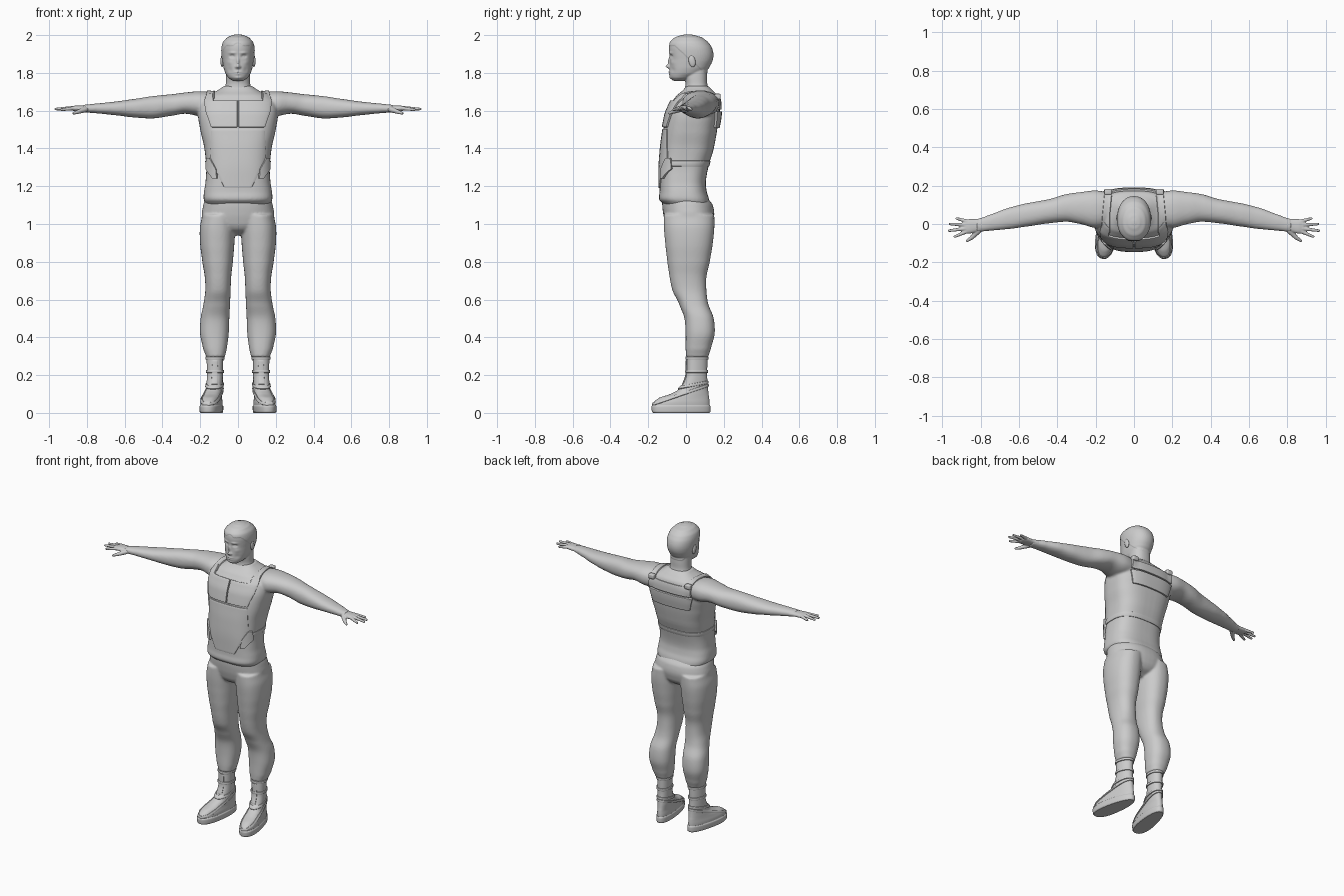
import bpy, bmesh
from math import sin, cos, pi, exp, radians, copysign
from mathutils import Vector, Matrix
from mathutils.bvhtree import BVHTree

if "Cube" in bpy.data.objects:
    bpy.data.objects.remove(bpy.data.objects["Cube"])

MIRROR = ('MIRROR', dict(use_mirror_merge=False))


def finish(name, bm, mods=(), angle=40):
    """Make an object, bake its modifiers and shade it."""
    me = bpy.data.meshes.new(name)
    bm.to_mesh(me)
    bm.free()
    o = bpy.data.objects.new(name, me)
    bpy.context.collection.objects.link(o)
    for kind, opts in mods:
        m = o.modifiers.new(kind.title(), kind)
        for k, v in opts.items():
            setattr(m, k, v)
    dg = bpy.context.evaluated_depsgraph_get()
    baked = bpy.data.meshes.new_from_object(o.evaluated_get(dg))
    o.modifiers.clear()
    o.data = baked
    bpy.ops.object.select_all(action='DESELECT')
    o.select_set(True)
    bpy.context.view_layer.objects.active = o
    bpy.ops.object.shade_smooth_by_angle(angle=radians(angle))
    return o


def remesh(size, smooth):
    return [('REMESH', dict(mode='VOXEL', voxel_size=size)),
            ('SMOOTH', dict(factor=0.5, iterations=smooth))]


def tree(o):
    return BVHTree.FromObject(o, bpy.context.evaluated_depsgraph_get())


def loft(bm, secs, axis='Z', sx=1, power=2.3, taper=0.0, n=48, sub=5):
    """Rounded sections (t, centre, radius, y_front, y_back), splined along an axis."""
    rows = []
    for i in range(len(secs) - 1):
        a, b = secs[i], secs[i + 1]
        p, q = secs[max(i - 1, 0)], secs[min(i + 2, len(secs) - 1)]
        for k in range(sub + (i == len(secs) - 2)):
            s = k / sub
            h = [2*s**3 - 3*s**2 + 1, s**3 - 2*s**2 + s, 3*s**2 - 2*s**3, s**3 - s**2]
            row = [h[0]*a[j] + h[1]*.4*(b[j] - p[j]) + h[2]*b[j] + h[3]*.4*(q[j] - a[j])
                   for j in range(5)]
            row[0] = a[0] + (b[0] - a[0]) * s
            rows.append(row)
    rings = []
    for t, c, r, y0, y1 in rows:
        ring = []
        for k in range(n):
            u, v = cos(2*pi*k/n), sin(2*pi*k/n)
            u, v = (copysign(abs(w) ** (2/power), w) for w in (u, v))
            side, y = c + r*u*(1 - taper*v), (y0 + y1)/2 + (y1 - y0)/2*v
            ring.append(bm.verts.new((sx*side, y, t) if axis == 'Z' else (sx*t, y, side)))
        rings.append(ring)
    faces = [bm.faces.new(rings[0]), bm.faces.new(rings[-1])]
    for a, b in zip(rings, rings[1:]):
        faces += [bm.faces.new((a[k], a[(k+1) % n], b[(k+1) % n], b[k])) for k in range(n)]
    bmesh.ops.recalc_face_normals(bm, faces=faces)


def digit(bm, a, b, r0, r1):
    """Tapered finger between two points."""
    a, b = Vector(a), Vector(b)
    rot = (b - a).to_track_quat('Z', 'Y').to_matrix().to_4x4()
    bmesh.ops.create_cone(bm, cap_ends=True, segments=16, radius1=r0, radius2=r1,
                          depth=(b - a).length, matrix=Matrix.Translation((a + b)/2) @ rot)
    for p, r in ((a, r0), (b, r1)):
        bmesh.ops.create_uvsphere(bm, u_segments=16, v_segments=10, radius=r,
                                  matrix=Matrix.Translation(p))


def sheet(name, grid, thick, closed=False, mirror=True):
    """Solid shell from a grid of surface points."""
    bm = bmesh.new()
    vs = [[bm.verts.new(p) for p in row] for row in grid]
    n = len(vs[0])
    for a, b in zip(vs, vs[1:]):
        for k in range(n if closed else n - 1):
            bm.faces.new((a[k], a[(k+1) % n], b[(k+1) % n], b[k]))
    mods = [('SOLIDIFY', dict(thickness=2*thick, offset=0)),
            ('BEVEL', dict(width=0.003, segments=2, limit_method='ANGLE'))]
    return finish(name, bm, mods + ([MIRROR] if mirror else []))


def plate(name, bvh, rows, thick, side='front', mirror=True, n=12):
    """Panel of rows (height, x0, x1) projected on the body."""
    cast = {'front': lambda u, w: ((u, -1, w), (0, 1, 0)),
            'back': lambda u, w: ((u, 1, w), (0, -1, 0)),
            'top': lambda u, w: ((u, w, 3), (0, 0, -1))}[side]
    grid = []
    for i, (a, b) in enumerate(zip(rows, rows[1:])):
        for k in range(n + (i == len(rows) - 2)):
            w, x0, x1 = (p + (q - p)*k/n for p, q in zip(a, b))
            line = []
            for j in range(n + 1):
                org, d = cast(x0 + (x1 - x0)*j/n, w)
                hit = bvh.ray_cast(Vector(org), Vector(d))[0]
                line.append(hit or bvh.find_nearest(Vector(org))[0])
            grid.append(line)
    return sheet(name, grid, thick, mirror=mirror)


def band(name, bvh, centre, slope, width, thick, mirror=True, n=48):
    """Strap wrapped round a part in a tilted plane."""
    grid = []
    for dz in (-width/2, 0, width/2):
        c = Vector(centre) + Vector((0, 0, dz))
        dirs = [Vector((cos(2*pi*k/n), sin(2*pi*k/n), slope*sin(2*pi*k/n))) for k in range(n)]
        grid.append([bvh.ray_cast(c, d)[0] or bvh.find_nearest(c + d*.1)[0] for d in dirs])
    return sheet(name, grid, thick, closed=True, mirror=mirror)


# Shirt: torso and both arms fused
bm = bmesh.new()
loft(bm, [(1.10, 0, .168, -.115, .125), (1.13, 0, .182, -.143, .122), (1.17, 0, .180, -.14, .11),
          (1.22, 0, .172, -.14, .105), (1.30, 0, .168, -.14, .118), (1.40, 0, .178, -.133, .147),
          (1.50, 0, .200, -.12, .165), (1.58, 0, .212, -.105, .178), (1.64, 0, .205, -.08, .178),
          (1.68, 0, .165, -.05, .168), (1.71, 0, .105, -.015, .14), (1.73, 0, .078, 0, .12)],
     power=2.8)
for s in (1, -1):
    loft(bm, [(.10, 1.635, .06, .0, .16), (.20, 1.637, .066, -.02, .175), (.28, 1.64, .056, 0, .166),
              (.35, 1.63, .057, .012, .156), (.45, 1.618, .059, .003, .128),
              (.55, 1.613, .049, -.012, .11), (.65, 1.612, .036, -.026, .086),
              (.75, 1.612, .026, -.035, .05), (.82, 1.611, .02, -.042, .025)], 'X', s)
shirt = finish('shirt', bm, remesh(.007, 5), 60)

# Trousers: hips and both legs fused
bm = bmesh.new()
loft(bm, [(.94, 0, .06, -.04, .07), (.97, 0, .13, -.09, .12), (1.0, 0, .185, -.108, .14),
          (1.05, 0, .192, -.12, .15), (1.10, 0, .184, -.126, .142), (1.14, 0, .174, -.126, .115)])
for s in (1, -1):
    loft(bm, [(.295, .119, .05, .0, .118), (.34, .122, .063, -.002, .132), (.42, .125, .076, -.002, .152),
              (.50, .122, .076, -.008, .147), (.58, .112, .07, -.038, .117),
              (.65, .106, .067, -.072, .108), (.72, .106, .07, -.087, .108),
              (.80, .108, .081, -.099, .126), (.90, .110, .091, -.11, .142),
              (.98, .108, .094, -.117, .15), (1.05, .10, .09, -.118, .15)], sx=s)
finish('trousers', bm, remesh(.007, 4), 60)

# Head and neck fused, then the face pushed out of the surface
bm = bmesh.new()
loft(bm, [(1.758, 0, .03, -.068, -.01), (1.775, 0, .052, -.084, .04), (1.80, 0, .068, -.088, .095),
          (1.83, 0, .077, -.087, .122), (1.87, 0, .083, -.086, .14), (1.90, 0, .086, -.088, .143),
          (1.93, 0, .086, -.09, .136), (1.96, 0, .079, -.085, .117), (1.985, 0, .058, -.06, .085),
          (1.998, 0, .03, -.025, .045), (2.002, 0, .01, .0, .02)], power=2.15)
loft(bm, [(1.66, 0, .085, -.01, .13), (1.70, 0, .075, -.008, .125), (1.74, 0, .065, -.003, .113),
          (1.78, 0, .063, -.008, .112), (1.83, 0, .06, 0, .11)])
head = finish('head', bm, remesh(.004, 5), 60)
bumps = [(0, 1.834, .009, .010, .020), (0, 1.86, .007, .020, .011), (.011, 1.831, .006, .006, .006),
         (.03, 1.906, .018, .006, .005), (.031, 1.888, .013, .008, -.011), (.031, 1.887, .007, .005, .005),
         (0, 1.805, .018, .0035, .005), (0, 1.794, .015, .004, .005), (0, 1.7995, .02, .0015, -.003),
         (0, 1.772, .018, .009, .004), (.045, 1.855, .014, .012, .003), (.042, 1.815, .013, .015, -.004)]
for v in head.data.vertices:
    x, y, z = v.co
    hairline = max(1.945 - max(y + .06, 0)*.9, 1.80)
    if z > hairline and y > -.085 and z > 1.8:
        v.co += v.normal * .0025
    if y < -.02:
        v.co.y -= sum(k*exp(-((abs(x) - bx)/sx)**2 - ((z - bz)/sz)**2)
                      for bx, bz, sx, sz, k in bumps)

# Ears
bm = bmesh.new()
bmesh.ops.create_uvsphere(bm, u_segments=20, v_segments=14, radius=1, matrix=Matrix.Translation(
    (.084, .032, 1.862)) @ Matrix.Rotation(.2, 4, 'X') @ Matrix.Diagonal((.009, .018, .032, 1)))
finish('ears', bm, [MIRROR])

# Hands with splayed fingers
bm = bmesh.new()
loft(bm, [(.78, 1.611, .02, -.036, .036), (.82, 1.611, .016, -.042, .026), (.86, 1.612, .015, -.05, .025),
          (.885, 1.612, .011, -.046, .02)], 'X')
for a, b in [((.87, .014, 1.613), (.925, .029, 1.607)), ((.88, -.005, 1.614), (.96, .0, 1.608)),
             ((.88, -.024, 1.614), (.965, -.035, 1.609)), ((.875, -.04, 1.612), (.935, -.066, 1.605))]:
    digit(bm, a, b, .0105, .007)
digit(bm, (.81, -.035, 1.606), (.845, -.07, 1.594), .015, .011)
digit(bm, (.845, -.07, 1.594), (.87, -.088, 1.586), .011, .007)
finish('hands', bm, remesh(.0035, 3) + [MIRROR], 60)

# Boots and soles, toes turned out
turn = (Matrix.Translation((.12, .06, 0)) @ Matrix.Rotation(radians(10), 4, 'Z')
        @ Matrix.Translation((-.12, -.06, 0)))
boot_rows = [(.02, .122, .05, -.178, .125), (.055, .122, .051, -.176, .125), (.08, .122, .047, -.145, .123),
             (.10, .121, .044, -.085, .12), (.12, .12, .042, -.045, .118), (.15, .12, .041, -.018, .115),
             (.20, .12, .041, .0, .112), (.25, .12, .042, .002, .113), (.32, .12, .044, .003, .114)]
sole_rows = [(0, .122, .05, -.178, .124), (.006, .122, .054, -.184, .13), (.035, .122, .055, -.186, .13),
             (.042, .122, .051, -.18, .126)]
made = {}
for name, rows, p in (('boots', boot_rows, 2.2), ('boot_soles', sole_rows, 2.3)):
    bm = bmesh.new()
    loft(bm, rows, taper=.14, power=p)
    bm.transform(turn)
    made[name] = finish(name, bm, [MIRROR], 35)
boot = tree(made['boots'])
for i, (c, slope) in enumerate([((.12, .055, .29), 0), ((.12, .055, .22), 0),
                                ((.12, .05, .15), .2), ((.125, .04, .12), .35)]):
    band(f'boot_strap_{i + 1}', boot, c, slope, .016, .006)

# Boot tongue and ankle buckles
plate('boot_tongue', boot, [(.28, .107, .135), (.15, .11, .14)], .004)

# Armour vest panels on the shirt
body = tree(shirt)
plate('chest_plate', body, [(1.65, .003, .175), (1.60, .003, .17), (1.512, .003, .14)], .010)
plate('belly_plate', body, [(1.503, -.14, .14), (1.34, -.147, .147), (1.19, -.07, .07)], .006, mirror=False)
plate('side_pouch', body, [(1.35, .143, .158), (1.29, .112, .16), (1.24, .108, .13)], .014)
plate('upper_back_plate', body, [(1.665, -.155, .155), (1.605, -.158, .158)], .010, 'back', False)
plate('lower_back_plate', body, [(1.597, -.158, .158), (1.51, -.135, .135)], .012, 'back', False)
plate('shoulder_strap', body, [(-.045, .125, .172), (.05, .125, .165), (.15, .115, .155)], .007, 'top')
plate('strap_tab', body, [(1.685, .13, .168), (1.64, .13, .175)], .010)
band('vest_side_strap', body, (0, 0, 1.32), 0, .03, .004, False)

# Strap buckles at the back
bm = bmesh.new()
bmesh.ops.create_cube(bm, size=1, matrix=Matrix.Translation((.135, .168, 1.675))
                      @ Matrix.Diagonal((.04, .03, .03, 1)))
finish('strap_buckles', bm, [('BEVEL', dict(width=.006, segments=3)), MIRROR])
